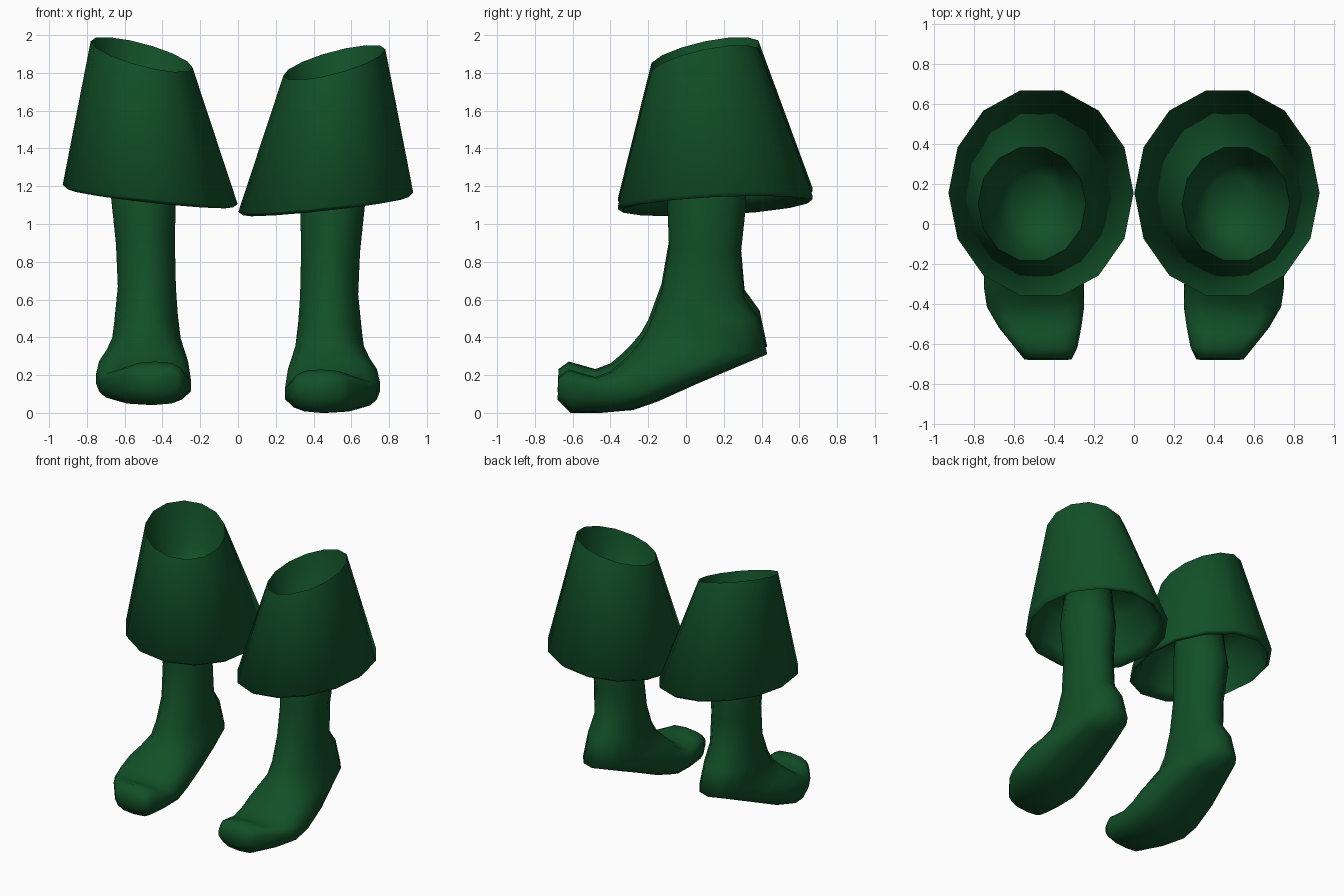
import bpy
import bmesh
import math

if "Cube" in bpy.data.objects:
    bpy.data.objects.remove(bpy.data.objects["Cube"])

SIDES = 14
RIGHT_LIFT = 0.042   # the right leg is stepping slightly higher

green = bpy.data.materials.new("dark green")
green.use_nodes = True
green.diffuse_color = (0.006, 0.08, 0.021, 1)
green.node_tree.nodes["Principled BSDF"].inputs["Base Color"].default_value = green.diffuse_color


def rounded(angle, power):
    """Point on a unit superellipse; a lower power is boxier."""
    c, s = math.cos(angle), math.sin(angle)
    return math.copysign(abs(c) ** power, c), math.copysign(abs(s) ** power, s)


def loft(name, rings, side, sharp):
    """Skin a list of rings, cap both ends, and mirror for the right side."""
    bm = bmesh.new()
    lift = RIGHT_LIFT if side < 0 else 0
    loops = [[bm.verts.new((side * x, y, z + lift)) for x, y, z in ring] for ring in rings]
    for a, b in zip(loops, loops[1:]):
        for i in range(SIDES):
            j = (i + 1) % SIDES
            bm.faces.new((a[i], a[j], b[j], b[i]))
    bm.faces.new(loops[0])
    bm.faces.new(loops[-1])
    bmesh.ops.recalc_face_normals(bm, faces=bm.faces)
    mesh = bpy.data.meshes.new(name)
    bm.to_mesh(mesh)
    bm.free()
    mesh.materials.append(green)
    obj = bpy.data.objects.new(name, mesh)
    bpy.context.collection.objects.link(obj)
    bpy.ops.object.select_all(action="DESELECT")
    obj.select_set(True)
    bpy.context.view_layer.objects.active = obj
    bpy.ops.object.shade_smooth_by_angle(angle=math.radians(sharp))


def cuff_ring(cx, cy, rx, ry, z, tilt_x, tilt_y):
    """Oval ring lying in a tilted plane."""
    ring = []
    for i in range(SIDES):
        c, s = rounded(math.tau * i / SIDES, 1)
        ring.append((cx + rx * c, cy + ry * s, z + tilt_x * rx * c + tilt_y * ry * s))
    return ring


def leg_ring(front, back, x0, x1, power):
    """Oval ring spanning a front and a back point of the side outline."""
    ring = []
    for i in range(SIDES):
        c, s = rounded(math.tau * i / SIDES, power)
        t = (1 + c) / 2
        ring.append(((x0 + x1) / 2 + (x1 - x0) / 2 * s,
                     back[0] + (front[0] - back[0]) * t,
                     back[1] + (front[1] - back[1]) * t))
    return ring


# Flared cuff: funnel inside the top, outer wall, rolled hem, inner wall
CUFF = [
    (0.49, 0.10, 0.12, 0.15, 1.50, 0, 0),
    (0.50, 0.10, 0.19, 0.22, 1.60, 0.1, 0.1),
    (0.51, 0.10, 0.25, 0.27, 1.76, 0.25, 0.2),
    (0.51, 0.10, 0.27, 0.29, 1.855, 0.26, 0.21),
    (0.465, 0.155, 0.463, 0.527, 1.115, 0.11, 0.05),
    (0.465, 0.155, 0.44, 0.50, 1.095, 0.11, 0.05),
    (0.475, 0.15, 0.40, 0.45, 1.18, 0.11, 0.05),
    (0.48, 0.13, 0.33, 0.37, 1.38, 0.08, 0.05),
    (0.49, 0.10, 0.14, 0.17, 1.45, 0, 0),
]

# Leg and foot: front point, back point, inner x, outer x, roundness
LEG = [
    ((-0.05, 1.47), (0.26, 1.47), 0.34, 0.65, 1),
    ((-0.10, 1.15), (0.32, 1.12), 0.325, 0.68, 1),
    ((-0.09, 0.87), (0.29, 0.84), 0.33, 0.65, 1),
    ((-0.13, 0.64), (0.31, 0.61), 0.325, 0.64, 1),
    ((-0.20, 0.45), (0.39, 0.50), 0.315, 0.655, 0.95),
    ((-0.24, 0.38), (0.43, 0.31), 0.30, 0.67, 0.85),
    ((-0.29, 0.32), (0.25, 0.235), 0.28, 0.70, 0.75),
    ((-0.34, 0.27), (0.05, 0.15), 0.26, 0.74, 0.7),
    ((-0.40, 0.22), (-0.15, 0.06), 0.25, 0.755, 0.7),
    ((-0.48, 0.19), (-0.28, 0.015), 0.245, 0.74, 0.7),
    ((-0.55, 0.21), (-0.45, 0.0), 0.26, 0.68, 0.7),
    ((-0.62, 0.23), (-0.61, 0.0), 0.28, 0.60, 0.7),
    ((-0.675, 0.19), (-0.68, 0.07), 0.31, 0.55, 0.8),
]

for label, side in (("left", 1), ("right", -1)):
    loft(label + "_cuff", [cuff_ring(*row) for row in CUFF], side, 100)
    loft(label + "_leg_and_foot", [leg_ring(*row) for row in LEG], side, 85)
